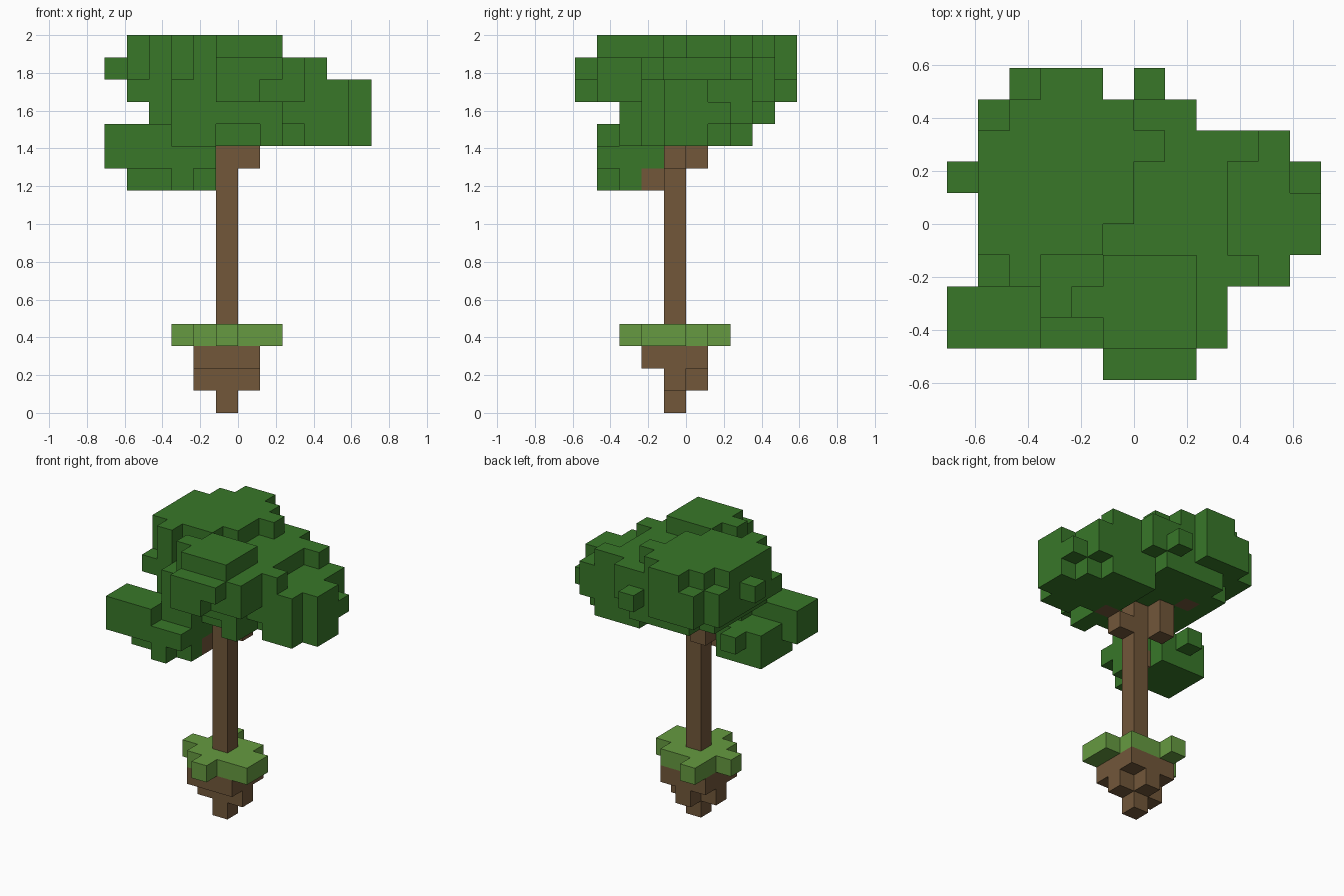
import bpy
import bmesh
from mathutils import Vector

old = bpy.data.objects.get("Cube")
if old:
    bpy.data.objects.remove(old, do_unlink=True)

UNIT = 2 / 17                      # edge of one block
ORIGIN = Vector((-6, -5, 0))       # grid corner, in blocks


def material(name, rgb):
    mat = bpy.data.materials.new(name)
    mat.use_nodes = True
    color = (*rgb, 1)
    mat.diffuse_color = color
    shader = mat.node_tree.nodes["Principled BSDF"]
    shader.inputs["Base Color"].default_value = color
    shader.inputs["Roughness"].default_value = 0.9
    return mat


def blocks(*boxes):
    """Cells covered by boxes given as inclusive x, y and z index ranges."""
    cells = set()
    for x0, x1, y0, y1, z0, z1 in boxes:
        cells |= {(x, y, z)
                  for x in range(x0, x1 + 1)
                  for y in range(y0, y1 + 1)
                  for z in range(z0, z1 + 1)}
    return cells


def build(name, cells, solid, mat):
    """Skin the exposed sides of the cells and merge flat areas."""
    bm = bmesh.new()
    for cell in sorted(cells):
        centre = Vector(cell) + Vector((0.5, 0.5, 0.5))
        for axis in range(3):
            for sign in (-1, 1):
                n = Vector((0, 0, 0))
                n[axis] = sign
                if tuple(int(c + d) for c, d in zip(cell, n)) in solid:
                    continue
                u = Vector((0, 0, 0))
                u[(axis + 1) % 3] = 0.5
                v = n.cross(u)
                mid = centre + n / 2
                corners = (mid - u - v, mid + u - v, mid + u + v, mid - u + v)
                bm.faces.new([bm.verts.new((c + ORIGIN) * UNIT) for c in corners])
    bmesh.ops.remove_doubles(bm, verts=bm.verts, dist=UNIT / 100)
    bmesh.ops.dissolve_limit(bm, angle_limit=0.01, verts=bm.verts, edges=bm.edges)
    mesh = bpy.data.meshes.new(name)
    bm.to_mesh(mesh)
    bm.free()
    mesh.materials.append(mat)
    obj = bpy.data.objects.new(name, mesh)
    bpy.context.collection.objects.link(obj)


bark = material("bark brown", (0.168, 0.096, 0.042))
grass = material("grass green", (0.133, 0.323, 0.052))
leaf = material("leaf green", (0.040, 0.185, 0.022))

# Stepped clump of earth under the grass
soil_cells = blocks((5, 5, 4, 4, 0, 0), (4, 6, 4, 4, 1, 1),
                    (5, 5, 5, 5, 1, 1), (4, 6, 3, 5, 2, 2))

# Grass slab with uneven tabs
grass_cells = blocks((4, 6, 3, 5, 3, 3), (3, 3, 4, 4, 3, 3), (7, 7, 3, 4, 3, 3),
                     (5, 5, 2, 2, 3, 3), (4, 4, 6, 6, 3, 3))

# Trunk and its diagonal forks
trunk_cells = blocks((5, 5, 4, 4, 4, 12), (6, 6, 4, 4, 11, 11), (7, 7, 4, 4, 12, 12),
                     (4, 4, 5, 5, 11, 12), (3, 3, 6, 6, 13, 13), (4, 4, 3, 3, 10, 10))

# Low leaf clump on the side limb
clump_cells = blocks((1, 3, 2, 4, 10, 10), (3, 3, 1, 1, 10, 10), (4, 4, 2, 2, 10, 10),
                     (0, 4, 1, 2, 11, 11), (1, 3, 3, 4, 11, 11), (4, 4, 3, 3, 11, 11),
                     (2, 2, 5, 5, 11, 11), (0, 2, 1, 2, 12, 12))

# Wide lower canopy, open around the forks
canopy_cells = blocks((3, 4, 2, 3, 12, 12), (5, 6, 3, 3, 12, 12), (7, 7, 2, 7, 12, 12),
                      (8, 10, 4, 6, 12, 12), (9, 10, 3, 3, 12, 12), (8, 9, 7, 7, 12, 12),
                      (11, 11, 4, 5, 12, 14), (11, 11, 6, 6, 13, 13),
                      (2, 10, 3, 7, 13, 13), (3, 7, 2, 2, 13, 13), (3, 6, 8, 8, 13, 13),
                      (1, 10, 3, 7, 14, 14), (3, 8, 2, 2, 14, 14), (5, 8, 1, 1, 14, 14),
                      (5, 6, 0, 0, 14, 14), (1, 7, 8, 8, 14, 14), (2, 4, 9, 9, 14, 14),
                      (6, 6, 9, 9, 14, 14))

# Crown steps and the two top plateaus
crown_cells = blocks((1, 8, 4, 7, 15, 15), (5, 9, 3, 3, 15, 15), (2, 2, 3, 3, 15, 16),
                     (9, 9, 7, 7, 15, 15), (4, 8, 2, 2, 15, 15), (5, 8, 1, 1, 15, 15),
                     (5, 7, 0, 0, 15, 15), (1, 7, 8, 8, 15, 15), (2, 4, 9, 9, 15, 15),
                     (0, 0, 6, 6, 15, 15), (1, 4, 4, 7, 16, 16), (5, 5, 5, 8, 16, 16),
                     (6, 6, 7, 7, 16, 16), (2, 4, 8, 8, 16, 16), (3, 4, 9, 9, 16, 16),
                     (5, 7, 1, 3, 16, 16), (4, 4, 2, 2, 16, 16))

leaf_cells = (clump_cells | canopy_cells | crown_cells) - trunk_cells
solid = soil_cells | grass_cells | trunk_cells | leaf_cells

build("soil_clump", soil_cells, solid, bark)
build("grass_slab", grass_cells, solid, grass)
build("trunk", trunk_cells, solid, bark)
build("foliage", leaf_cells, solid, leaf)
